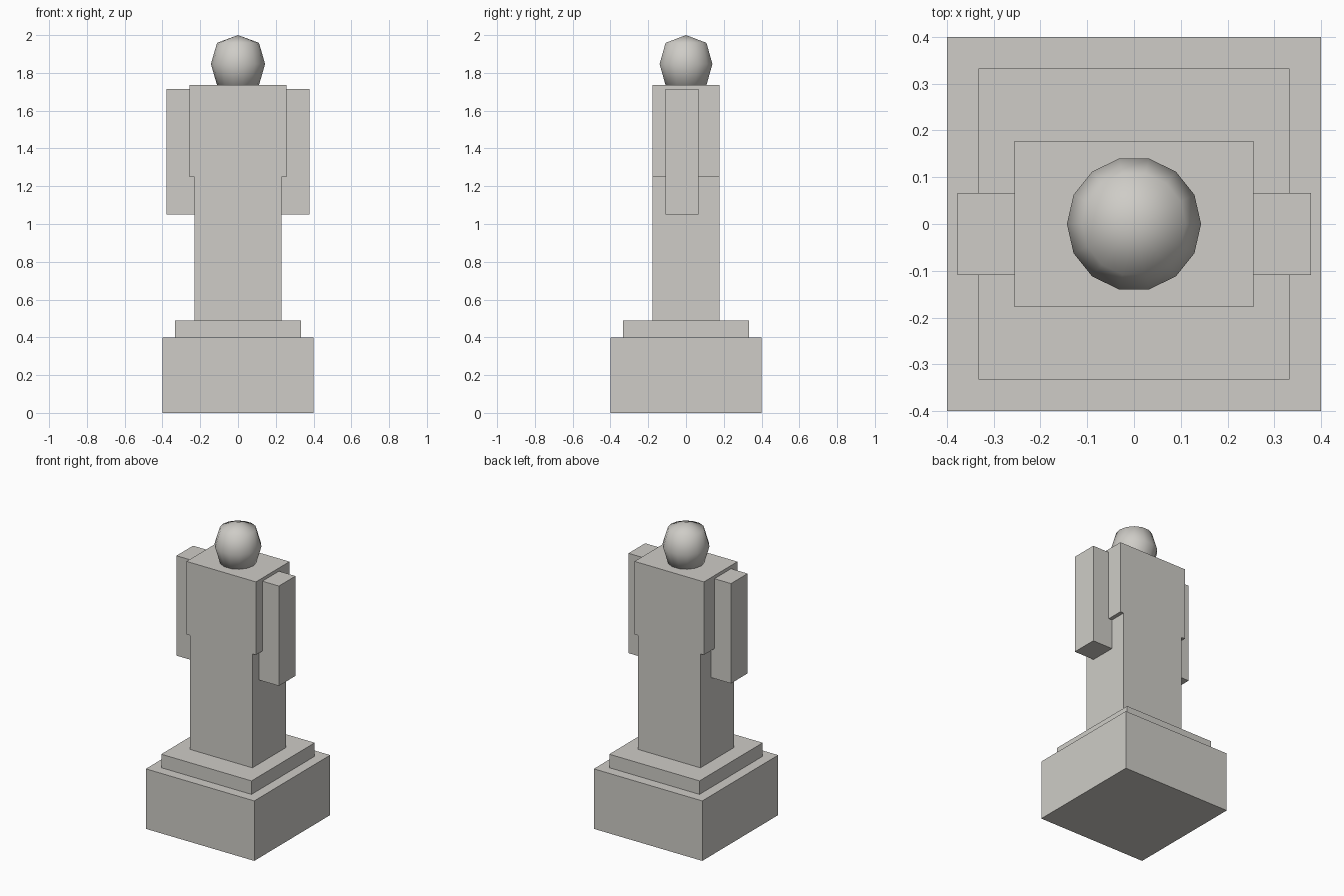
import bpy
import bmesh
import math
from mathutils import Matrix, Vector

cube = bpy.data.objects.get("Cube")
if cube:
    bpy.data.objects.remove(cube, do_unlink=True)

STONE = (0.62, 0.605, 0.57, 1.0)
stone = bpy.data.materials.new("pale_stone")
stone.use_nodes = True
stone.diffuse_color = STONE
stone.node_tree.nodes["Principled BSDF"].inputs["Base Color"].default_value = STONE


def add_object(name, bm):
    mesh = bpy.data.meshes.new(name)
    bmesh.ops.recalc_face_normals(bm, faces=bm.faces)
    bm.to_mesh(mesh)
    bm.free()
    mesh.materials.append(stone)
    obj = bpy.data.objects.new(name, mesh)
    bpy.context.collection.objects.link(obj)
    return obj


def box(name, low, high):
    low, high = Vector(low), Vector(high)
    bm = bmesh.new()
    place = Matrix.Translation((low + high) / 2) @ Matrix.Diagonal((high - low).to_4d())
    place[3][3] = 1
    bmesh.ops.create_cube(bm, size=1, matrix=place)
    return add_object(name, bm)


# Stepped plinth
box("plinth", (-0.4, -0.4, 0), (0.4, 0.4, 0.4))
box("plinth_step", (-0.333, -0.333, 0.4), (0.333, 0.333, 0.49))

# Body: narrow lower block and broad chest
box("lower_body", (-0.23, -0.177, 0.49), (0.23, 0.177, 1.25))
box("chest", (-0.256, -0.177, 1.25), (0.256, 0.177, 1.737))

# Arms set slightly forward of centre
for side, x0, x1 in (("left", 0.225, 0.378), ("right", -0.378, -0.225)):
    box(side + "_arm", (x0, -0.109, 1.05), (x1, 0.066, 1.716))

# Head: faceted profile turned around the vertical axis
bm = bmesh.new()
profile = [(0, 1.69), (0.111, 1.735), (0.1435, 1.847), (0.111, 1.959), (0, 2.0)]
points = [bm.verts.new((r, 0, z)) for r, z in profile]
edges = [bm.edges.new(pair) for pair in zip(points, points[1:])]
bmesh.ops.spin(bm, geom=points + edges, cent=(0, 0, 0), axis=(0, 0, 1),
               angle=math.tau, steps=14, use_duplicate=False)
bmesh.ops.remove_doubles(bm, verts=bm.verts, dist=0.0005)
head = add_object("head", bm)
head.data.shade_smooth()
